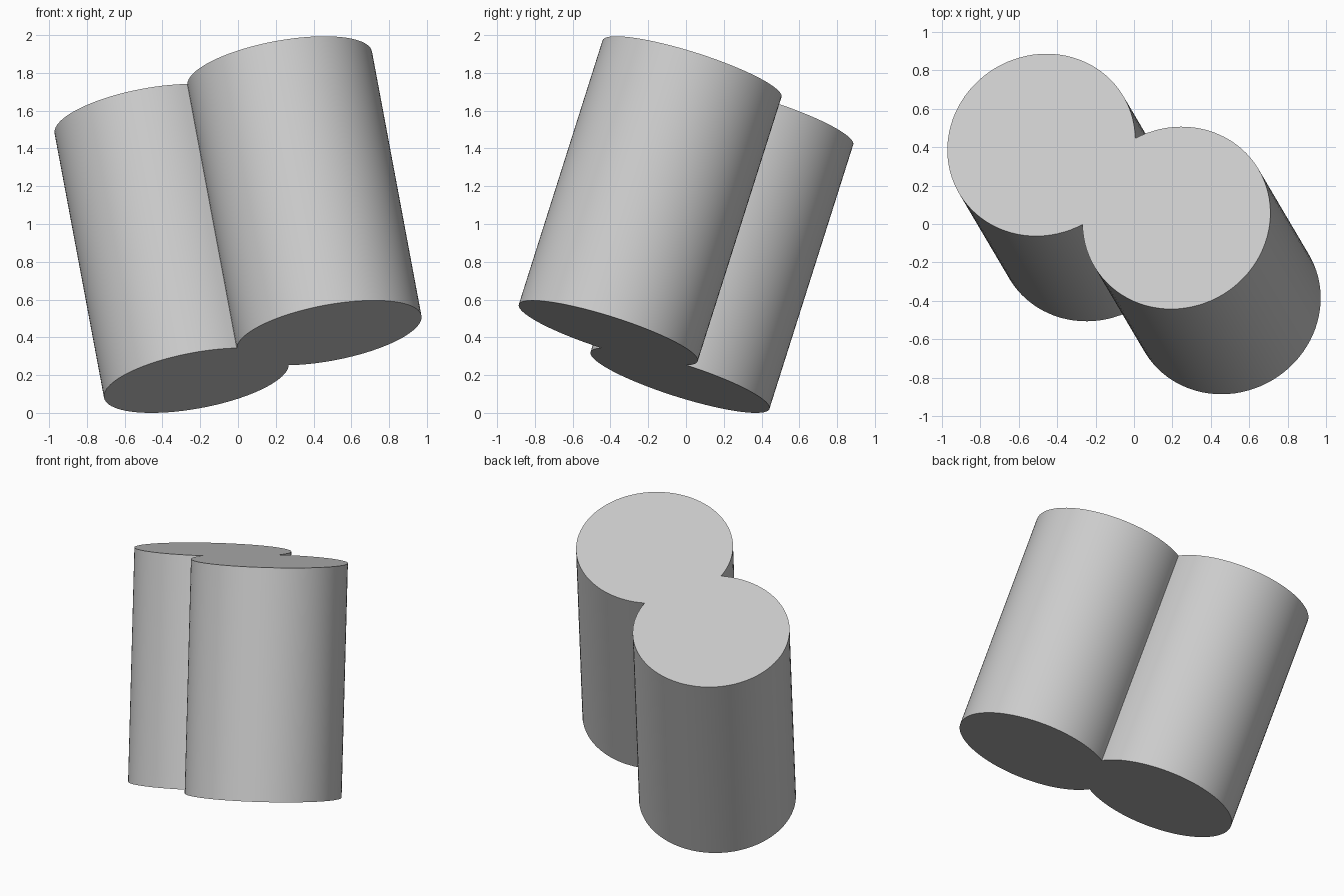
import bpy
import bmesh
import math
from mathutils import Matrix, Vector

cube = bpy.data.objects.get("Cube")
if cube:
    bpy.data.objects.remove(cube, do_unlink=True)

RADIUS = 0.497
LENGTH = 1.49
HALF_GAP = 0.419   # half the distance between the two cylinder axes
STEPS = 72         # segments along each arc

# Plain grey material
grey = bpy.data.materials.new("light_grey")
grey.use_nodes = True
colour = (0.6, 0.6, 0.6, 1)
grey.diffuse_color = colour
grey.node_tree.nodes["Principled BSDF"].inputs["Base Color"].default_value = colour

# Figure-eight outline: two arcs that meet at the notches
notch = math.acos(HALF_GAP / RADIUS)
outline = []
for side in (1, -1):
    for i in range(STEPS):
        t = -math.pi + notch + 2 * (math.pi - notch) * i / STEPS
        outline.append((side * (HALF_GAP + RADIUS * math.cos(t)),
                        side * RADIUS * math.sin(t)))

# Extrude the outline into joined twin cylinders
bm = bmesh.new()
base = bm.faces.new([bm.verts.new((x, y, -LENGTH / 2)) for x, y in outline])
top = bmesh.ops.extrude_face_region(bm, geom=[base], use_keep_orig=True)["geom"]
bmesh.ops.translate(bm, vec=(0, 0, LENGTH),
                    verts=[v for v in top if isinstance(v, bmesh.types.BMVert)])
bmesh.ops.recalc_face_normals(bm, faces=bm.faces)

# Lean the body along its axis and stand it on the ground
axis = Vector((-0.262, 0.444, 1.4)).normalized()
across = Vector((0.705, -0.38, 0.256))
across = (across - axis * across.dot(axis)).normalized()
frame = Matrix((across, axis.cross(across), axis)).transposed().to_4x4()
bm.transform(frame)
lowest = min(v.co.z for v in bm.verts)
bmesh.ops.translate(bm, vec=(0, 0, -lowest), verts=bm.verts)

mesh = bpy.data.meshes.new("twin_cylinders")
bm.to_mesh(mesh)
bm.free()
mesh.materials.append(grey)
body = bpy.data.objects.new("twin_cylinders", mesh)
bpy.context.collection.objects.link(body)

# Smooth sides with crisp rims and notches
bpy.ops.object.select_all(action="DESELECT")
body.select_set(True)
bpy.context.view_layer.objects.active = body
bpy.ops.object.shade_smooth_by_angle(angle=math.radians(30))
